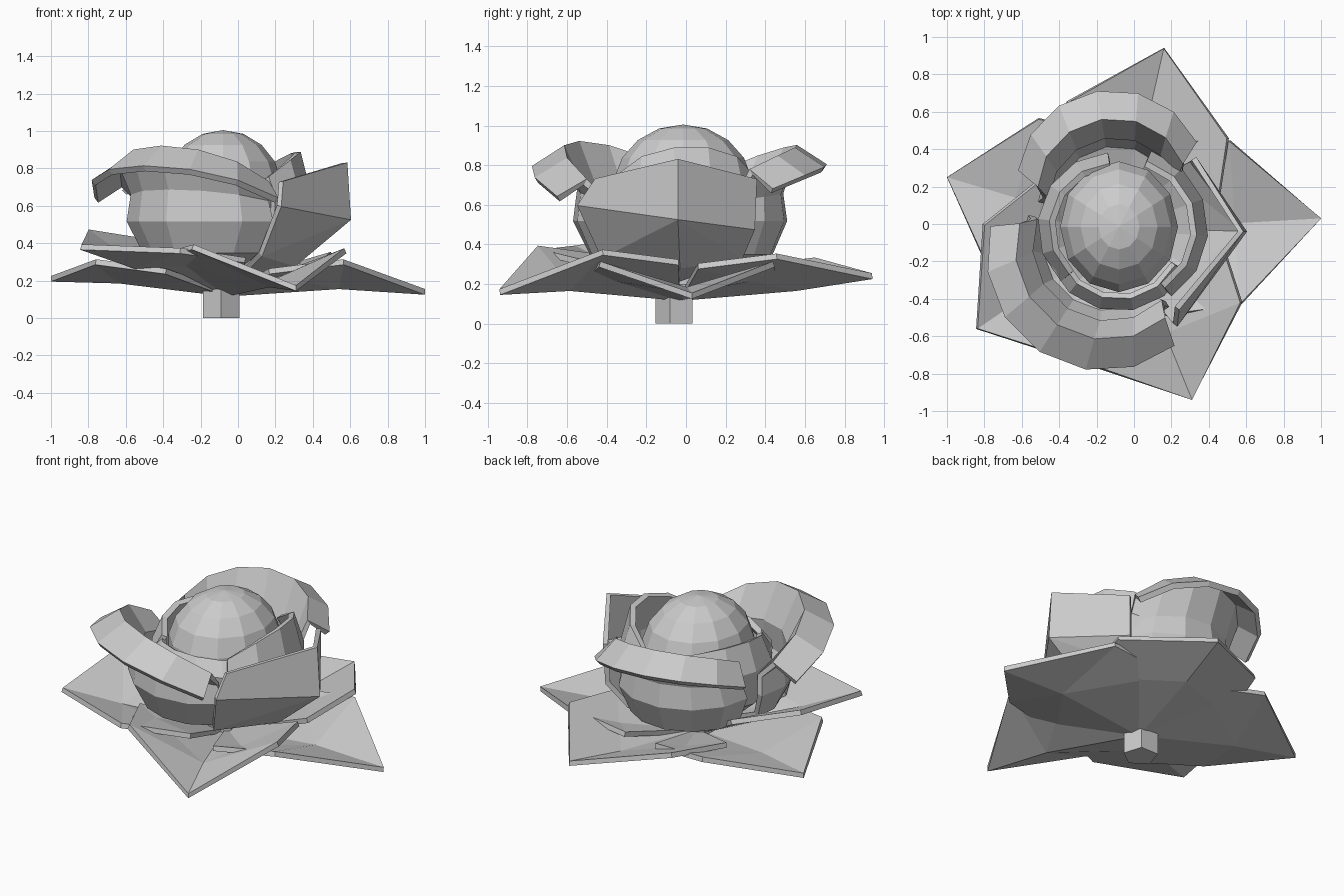
import bpy, bmesh
from math import sin, cos, pi, radians
from mathutils import Vector

if "Cube" in bpy.data.objects:
    bpy.data.objects.remove(bpy.data.objects["Cube"])

AXIS = Vector((-0.08, -0.03, 0))


def make_object(name, verts, faces, thickness=0.0):
    mesh = bpy.data.meshes.new(name)
    mesh.from_pydata([tuple(v) for v in verts], [], faces)
    bm = bmesh.new()
    bm.from_mesh(mesh)
    bmesh.ops.recalc_face_normals(bm, faces=bm.faces)
    bm.to_mesh(mesh)
    bm.free()
    obj = bpy.data.objects.new(name, mesh)
    bpy.context.collection.objects.link(obj)
    if thickness:
        mod = obj.modifiers.new("thickness", 'SOLIDIFY')
        mod.thickness = thickness
        mod.offset = 0
    return obj


def ground_leaf(name, tip, z_left, z_right, z_rib):
    """Pointed, valley-folded leaf lying around the stem."""
    base = Vector((-0.06, -0.03, 0.13))
    tip = Vector(tip)
    d = Vector((tip.x - base.x, tip.y - base.y, 0)).normalized()
    side = Vector((-d.y, d.x, 0))

    def at(along, lateral, z):
        p = base + d * along + side * lateral
        return Vector((p.x, p.y, z))

    verts = [base, at(0.6, 0, z_rib), tip,
             at(0.20, 0.47, z_left - 0.05), at(0.6, 0.44, z_left),
             at(0.20, -0.47, z_right - 0.05), at(0.6, -0.44, z_right)]
    faces = [(0, 1, 3), (3, 1, 4), (1, 2, 4),
             (0, 5, 1), (5, 6, 1), (1, 6, 2)]
    make_object(name, verts, faces, 0.03)


def cup_petal(name, centre, rows, cols=6, shrink=0.1):
    """Curved petal; each row is (half angle, radius, height, edge droop)."""
    verts, faces = [], []
    for half, r, z, droop in rows:
        for i in range(cols + 1):
            t = 2 * i / cols - 1
            a = radians(centre + half * t)
            rr = r * (1 - shrink * t * t)
            verts.append(AXIS + Vector((rr * cos(a), rr * sin(a), z - droop * t * t)))
    n = cols + 1
    for j in range(len(rows) - 1):
        for i in range(cols):
            k = j * n + i
            faces.append((k, k + 1, k + n + 1, k + n))
    make_object(name, verts, faces, 0.035)


# stem
bpy.ops.mesh.primitive_cylinder_add(vertices=5, radius=0.103, depth=0.2,
                                    location=(-0.09, -0.05, 0.1),
                                    rotation=(0, 0, pi))
bpy.context.object.name = "stem"

# five ground leaves
for i, leaf in enumerate([((1.0, 0.03, 0.14), 0.30, 0.30, 0.17),
                          ((0.16, 0.94, 0.24), 0.32, 0.34, 0.18),
                          ((-1.0, 0.25, 0.21), 0.30, 0.30, 0.20),
                          ((-0.84, -0.56, 0.38), 0.36, 0.46, 0.28),
                          ((0.31, -0.94, 0.16), 0.36, 0.38, 0.18)]):
    ground_leaf(f"ground_leaf_{i + 1}", *leaf)

# curled outer petals
cup_petal("front_curled_petal", 237,
          [(45, 0.10, 0.22, 0), (60, 0.46, 0.36, 0), (66, 0.54, 0.52, 0),
           (64, 0.52, 0.69, 0.06), (60, 0.61, 0.905, 0.19), (58, 0.77, 0.80, 0.17)],
          shrink=0.12)
cup_petal("back_curled_petal", 99,
          [(45, 0.10, 0.22, 0), (60, 0.46, 0.36, 0), (62, 0.53, 0.52, 0),
           (58, 0.51, 0.66, 0.04), (53, 0.60, 0.885, 0.12), (50, 0.74, 0.79, 0.12)],
          shrink=0.17)

# folded pointed petal on the right
make_object("right_pointed_petal",
            [(0.0, -0.05, 0.22), (0.12, -0.42, 0.34), (0.30, -0.03, 0.29), (0.20, 0.28, 0.34),
             (0.22, -0.54, 0.60), (0.59, -0.04, 0.53), (0.31, 0.34, 0.48),
             (0.23, -0.45, 0.73), (0.57, -0.04, 0.83), (0.32, 0.35, 0.73)],
            [(0, 2, 1), (0, 3, 2), (1, 2, 5), (1, 5, 4), (2, 3, 5), (3, 6, 5),
             (4, 5, 8, 7), (5, 6, 9, 8)], 0.03)

# inner wrapping petals
inner = [("inner_right_petal", 8, 60, 0.44, 0.89, 0.14),
         ("inner_left_petal", 160, 62, 0.40, 0.82, 0.08),
         ("inner_front_petal", 268, 60, 0.40, 0.74, 0.04)]
for name, ang, half, r, top, droop in inner:
    cup_petal(name, ang,
              [(half, 0.25, 0.32, 0), (half, r, 0.45, 0), (half, r + 0.02, 0.65, 0),
               (half, r - 0.04, top, droop)], cols=5, shrink=0.05)

# heart
bpy.ops.mesh.primitive_uv_sphere_add(segments=12, ring_count=9, radius=1,
                                     location=(-0.08, -0.015, 0.67))
heart = bpy.context.object
heart.name = "heart"
heart.scale = (0.32, 0.355, 0.335)
